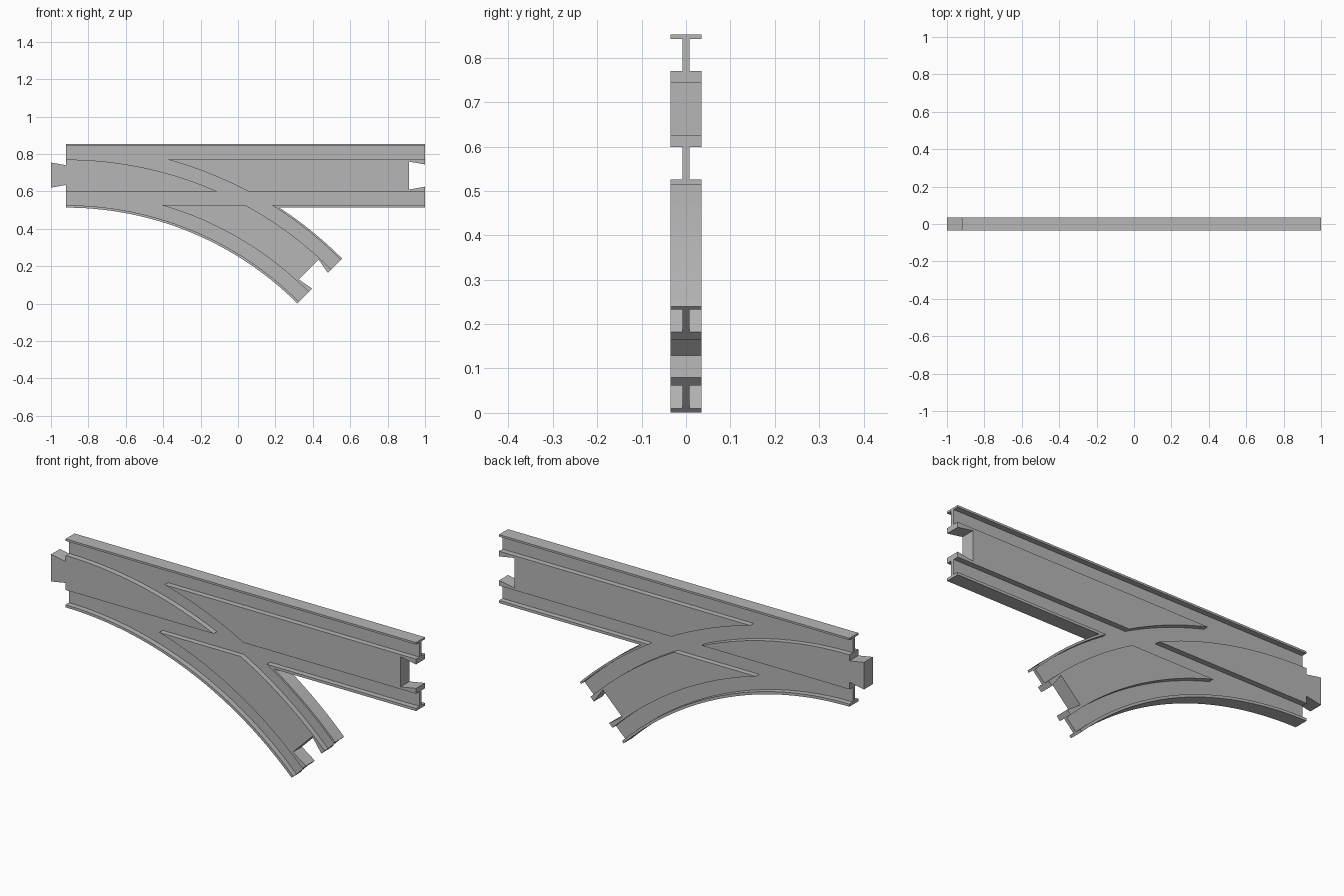
import bpy, bmesh, math

if "Cube" in bpy.data.objects:
    bpy.data.objects.remove(bpy.data.objects["Cube"])

# Main dimensions
LEFT, RIGHT = -0.92, 1.0         # straight body ends
BASE, WIDTH = 0.513, 0.339       # lower edge and breadth of the track
R, BEND = 1.75, math.radians(45) # inside radius and turn of the branch
HALF, WEB = 0.035, 0.008         # half thickness of body and of grooved web
GROOVES = [(0.013, 0.086), (0.257, 0.329)]
SEGS = 36

grey = bpy.data.materials.new("track_grey")
grey.diffuse_color = (0.47, 0.47, 0.47, 1)
grey.use_nodes = True
grey.node_tree.nodes["Principled BSDF"].inputs["Base Color"].default_value = grey.diffuse_color


def straight(s, t):
    """Point s past the right end, t up from the lower edge."""
    return RIGHT + s, BASE + t


def bend(a, t, s=0.0):
    """Point on the branch at angle a, t out from the inside edge, s further on."""
    r = R + t
    return (LEFT + r * math.sin(a) + s * math.cos(a),
            BASE - R + r * math.cos(a) - s * math.sin(a))


def arc(t, a0, a1):
    return [bend(a0 + (a1 - a0) * i / SEGS, t) for i in range(SEGS + 1)]


def prism(name, outline, y0, y1):
    bm = bmesh.new()
    face = bm.faces.new([bm.verts.new((x, y0, z)) for x, z in outline])
    ext = bmesh.ops.extrude_face_region(bm, geom=[face])
    new = [v for v in ext["geom"] if isinstance(v, bmesh.types.BMVert)]
    bmesh.ops.translate(bm, verts=new, vec=(0, y1 - y0, 0))
    bmesh.ops.recalc_face_normals(bm, faces=bm.faces)
    mesh = bpy.data.meshes.new(name)
    bm.to_mesh(mesh)
    bm.free()
    mesh.materials.append(grey)
    obj = bpy.data.objects.new(name, mesh)
    bpy.context.collection.objects.link(obj)
    return obj


# Dovetail socket at each exit, dovetail tab at the entry
socket = [(0, 0.112), (-0.085, 0.097), (-0.085, 0.246), (0, 0.231)]
tab = [(0, 0.227), (-0.08, 0.241), (-0.08, 0.107), (0, 0.121)]

# Whole outline: inside curve, branch exit, outside curve, straight exit, entry
crotch = math.acos(R / (R + WIDTH))
outline = arc(0, 0, BEND)
outline += [bend(BEND, t, s) for s, t in socket]
outline += arc(WIDTH, BEND, crotch)
outline += [straight(0, 0)] + [straight(s, t) for s, t in socket]
outline += [straight(0, WIDTH), (LEFT, BASE + WIDTH)]
outline += [(LEFT + s, BASE + t) for s, t in tab]
track = prism("track_switch", outline, -HALF, HALF)

# Wheel grooves on both faces, along the straight and along the branch
cutters = []
for y0, y1 in ((-0.06, -WEB), (WEB, 0.06)):
    for lo, hi in GROOVES:
        line = [(-1.1, BASE + lo), (1.1, BASE + lo),
                (1.1, BASE + hi), (-1.1, BASE + hi)]
        curve = ([bend(0, lo, -0.1)] + arc(lo, 0, BEND)
                 + [bend(BEND, lo, 0.1), bend(BEND, hi, 0.1)]
                 + arc(hi, BEND, 0) + [bend(0, hi, -0.1)])
        cutters += [prism("groove_cutter", p, y0, y1) for p in (line, curve)]

bpy.context.view_layer.objects.active = track
track.select_set(True)
for cutter in cutters:
    mod = track.modifiers.new("groove", "BOOLEAN")
    mod.operation, mod.solver, mod.object = "DIFFERENCE", "EXACT", cutter
    bpy.ops.object.modifier_apply(modifier=mod.name)
    bpy.data.objects.remove(cutter)

bpy.ops.object.shade_smooth_by_angle(angle=math.radians(25))
